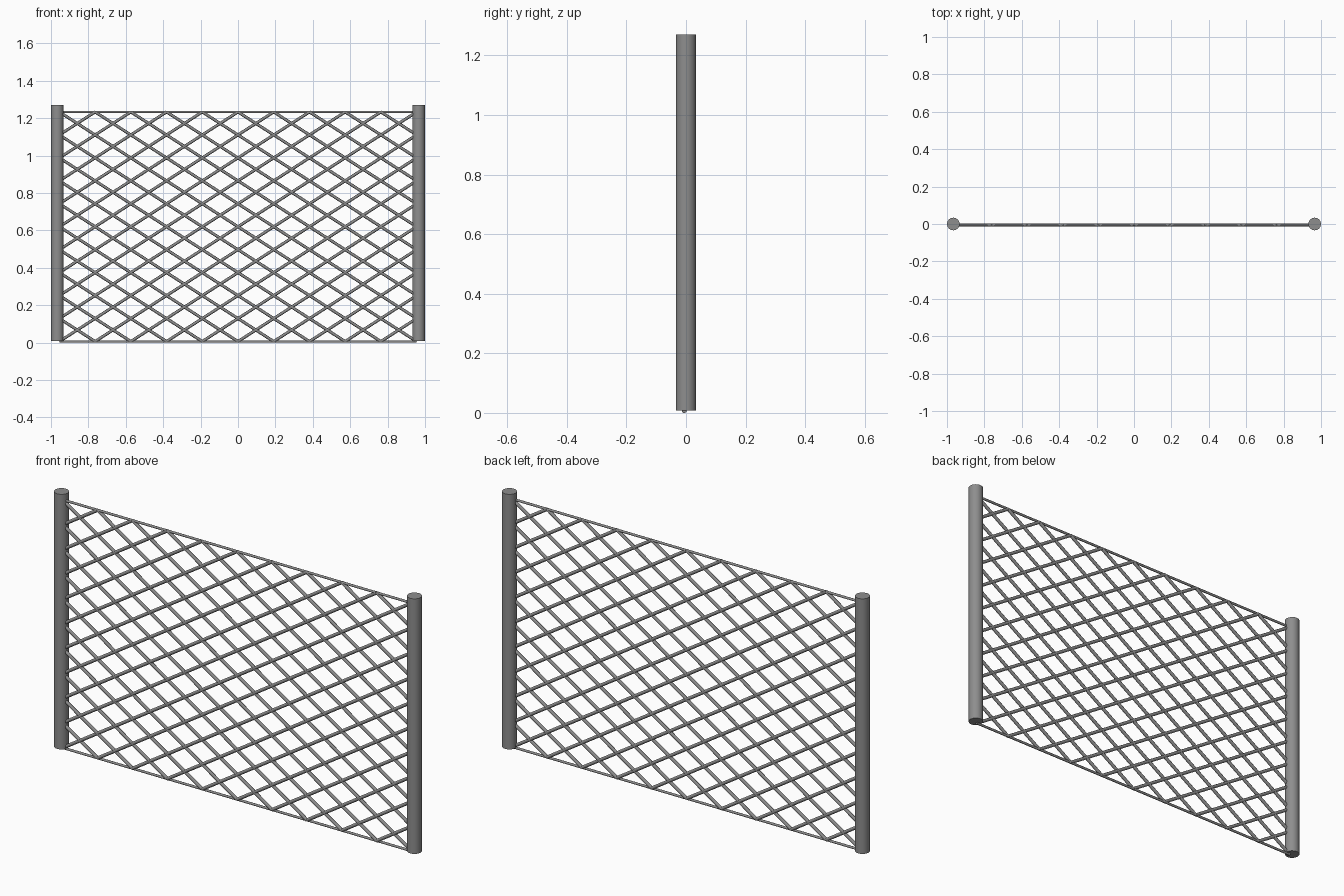
import bpy, bmesh
from mathutils import Vector, Matrix

cube = bpy.data.objects.get("Cube")
if cube:
    bpy.data.objects.remove(cube, do_unlink=True)

steel = bpy.data.materials.new("grey_steel")
steel.use_nodes = True
steel.diffuse_color = (0.27, 0.27, 0.27, 1)
steel.node_tree.nodes["Principled BSDF"].inputs["Base Color"].default_value = (0.27, 0.27, 0.27, 1)

CELLS = 10                          # diamonds across and up
HALF_W, LOW, HIGH = 0.955, 0.006, 1.233
CELL_W = 2 * HALF_W / CELLS
CELL_H = (HIGH - LOW) / CELLS
MESH_Y = -0.006


def add_rods(name, segments, radius, sides):
    """Build one object of straight round rods between pairs of points."""
    bm = bmesh.new()
    for a, b in segments:
        a, b = Vector(a), Vector(b)
        axis = b - a
        turn = axis.to_track_quat('Z', 'Y').to_matrix().to_4x4()
        bmesh.ops.create_cone(bm, cap_ends=True, segments=sides,
                              radius1=radius, radius2=radius, depth=axis.length,
                              matrix=Matrix.Translation((a + b) / 2) @ turn)
    mesh = bpy.data.meshes.new(name)
    bm.to_mesh(mesh)
    bm.free()
    mesh.materials.append(steel)
    obj = bpy.data.objects.new(name, mesh)
    bpy.context.collection.objects.link(obj)
    bpy.ops.object.select_all(action='DESELECT')
    obj.select_set(True)
    bpy.context.view_layer.objects.active = obj
    bpy.ops.object.shade_smooth_by_angle(angle=0.9)
    return obj


def lattice_point(u, v, side):
    return (side * (u * CELL_W - HALF_W), MESH_Y, LOW + v * CELL_H)


# Posts
for name, x in (("left_post", 0.966), ("right_post", -0.966)):
    add_rods(name, [((x, 0, 0.008), (x, 0, 1.27))], 0.034, 16)

# Top and bottom wires
for name, z in (("top_wire", HIGH), ("bottom_wire", LOW)):
    add_rods(name, [((-HALF_W, MESH_Y, z), (HALF_W, MESH_Y, z))], 0.006, 8)

# Diagonal strands, clipped to the panel and mirrored for the other direction
for name, side in (("rising_strands", 1), ("falling_strands", -1)):
    strands = []
    for k in range(1 - CELLS, CELLS):
        start, end = max(0, k), min(CELLS, CELLS + k)
        strands.append((lattice_point(start, start - k, side),
                        lattice_point(end, end - k, side)))
    add_rods(name, strands, 0.008, 8)
